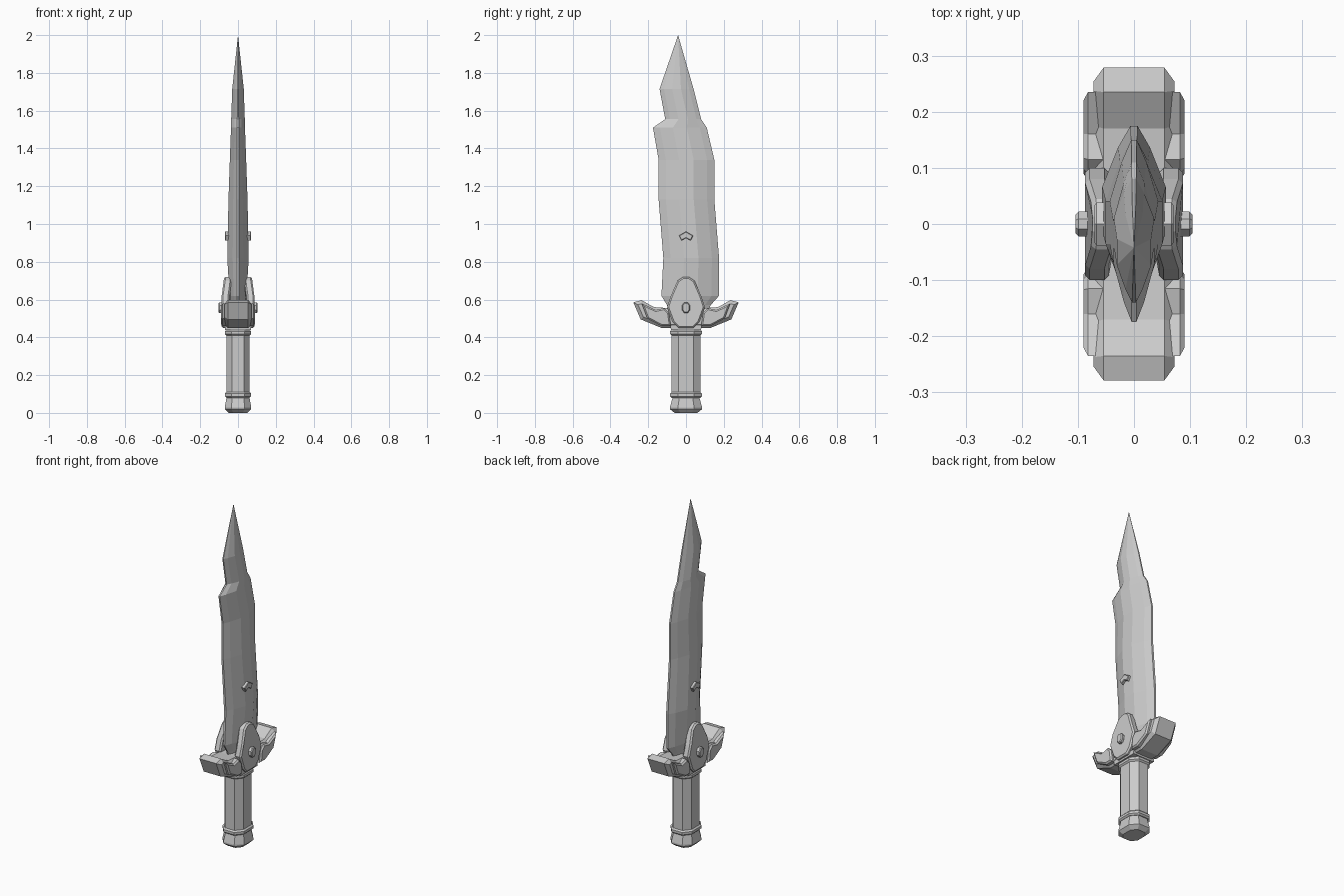
import bpy, bmesh, math
from mathutils import Vector

cube = bpy.data.objects.get("Cube")
if cube:
    bpy.data.objects.remove(cube, do_unlink=True)

steel = bpy.data.materials.new("grey_steel")
steel.use_nodes = True
GREY = (0.6, 0.6, 0.6, 1)
steel.diffuse_color = GREY
steel.node_tree.nodes["Principled BSDF"].inputs["Base Color"].default_value = GREY


def finish(name, bm):
    bmesh.ops.recalc_face_normals(bm, faces=bm.faces)
    mesh = bpy.data.meshes.new(name)
    bm.to_mesh(mesh)
    bm.free()
    mesh.materials.append(steel)
    ob = bpy.data.objects.new(name, mesh)
    bpy.context.collection.objects.link(ob)
    return ob


def loft(name, rings):
    """Skin a stack of equal-length rings and cap both ends."""
    bm = bmesh.new()
    loops = [[bm.verts.new(p) for p in ring] for ring in rings]
    n = len(loops[0])
    for a, b in zip(loops, loops[1:]):
        for i in range(n):
            j = (i + 1) % n
            bm.faces.new((a[i], a[j], b[j], b[i]))
    bm.faces.new(loops[0])
    bm.faces.new(loops[-1])
    bmesh.ops.remove_doubles(bm, verts=bm.verts, dist=0.0005)
    return finish(name, bm)


def slab(name, outline, x0, x1, bevel=0):
    """Extrude a side outline (y, z) from x0 to x1 with chamfered rims."""
    ob = loft(name, [[(x, y, z) for y, z in outline] for x in (x0, x1)])
    if bevel:
        bm = bmesh.new()
        bm.from_mesh(ob.data)
        rims = [e for e in bm.edges
                if abs(e.verts[0].co.x - e.verts[1].co.x) < 1e-5]
        bmesh.ops.bevel(bm, geom=rims, offset=bevel, segments=1, affect='EDGES')
        bm.to_mesh(ob.data)
        bm.free()
    return ob


def octagon(hx, hy, z, cut=0.5):
    quarter = [(hx, hy * cut), (hx * cut, hy)]
    pts = quarter + [(-x, y) for x, y in reversed(quarter)]
    pts += [(-x, -y) for x, y in pts]
    return [(x, y, z) for x, y in pts]


# Blade: back edge, cutting edge, height, half thickness
stations = [(-0.09, 0.11, 0.53, 0.03), (-0.10, 0.13, 0.57, 0.038),
            (-0.13, 0.175, 0.62, 0.05), (-0.12, 0.175, 0.82, 0.063),
            (-0.145, 0.15, 1.13, 0.056), (-0.145, 0.15, 1.34, 0.048),
            (-0.175, 0.11, 1.51, 0.041), (-0.11, 0.08, 1.555, 0.04),
            (-0.14, 0.04, 1.715, 0.034), (-0.042, -0.042, 2.0, 0)]
half_section = [(0, 0.1), (0.13, 0.45), (0.37, 0.9), (0.63, 0.9), (0.87, 0.45), (1, 0.1)]
section = half_section + [(t, -w) for t, w in reversed(half_section)]
loft("blade", [[(w * t, a + (b - a) * s, z) for s, w in section]
               for a, b, z, t in stations])

# Grip, collars and pommel
loft("grip", [octagon(0.062, 0.077, z) for z in (0.09, 0.44)])
for name, z in (("lower_collar", 0.08), ("upper_collar", 0.41)):
    loft(name, [octagon(0.062, 0.077, z), octagon(0.07, 0.085, z + 0.008),
                octagon(0.07, 0.085, z + 0.022), octagon(0.062, 0.077, z + 0.03)])
loft("pommel", [octagon(0.05, 0.06, 0), octagon(0.07, 0.085, 0.02),
                octagon(0.07, 0.085, 0.03), octagon(0.06, 0.07, 0.085)])

# Guard wings with raised side panels
wing = [(0.03, 0.45), (0.13, 0.45), (0.24, 0.495), (0.279, 0.585),
        (0.235, 0.597), (0.17, 0.56), (0.10, 0.555), (0.03, 0.555)]
panel = [(0.08, 0.46), (0.13, 0.46), (0.205, 0.50), (0.235, 0.58),
         (0.16, 0.545), (0.115, 0.555), (0.09, 0.53)]
for side, s in (("front", -1), ("back", 1)):
    slab(side + "_guard_wing", [(s * y, z) for y, z in wing], -0.072, 0.072, 0.018)
    slab(side + "_guard_panels", [(s * y, z) for y, z in panel], -0.09, 0.09, 0.008)

# Guard centre, tapering shield plates, rivets and blade chevrons
shield = [(0.04, 0.45), (0.07, 0.48), (0.10, 0.56), (0.08, 0.62), (0.045, 0.70), (0.015, 0.72)]
shield += [(-y, z) for y, z in reversed(shield)]
chevron = [(0, 0.96), (0.038, 0.938), (0.024, 0.912), (0, 0.926),
           (-0.024, 0.912), (-0.038, 0.938)]
rivet = [(0.024 * math.cos(i * math.tau / 8 + math.pi / 8),
          0.557 + 0.03 * math.sin(i * math.tau / 8 + math.pi / 8)) for i in range(8)]
slab("guard_core", [(-0.08, 0.44), (0.08, 0.44), (0.09, 0.55), (-0.09, 0.55)], -0.07, 0.07)
for side, s in (("left", 1), ("right", -1)):
    plate = slab(side + "_shield_plate", shield, s * 0.045, s * 0.087, 0.008)
    for v in plate.data.vertices:
        v.co.x -= s * max(0, v.co.z - 0.62) * 0.14
    slab(side + "_rivet", rivet, s * 0.07, s * 0.104, 0.005)
    slab(side + "_chevron", chevron, s * 0.045, s * 0.07, 0.003)
